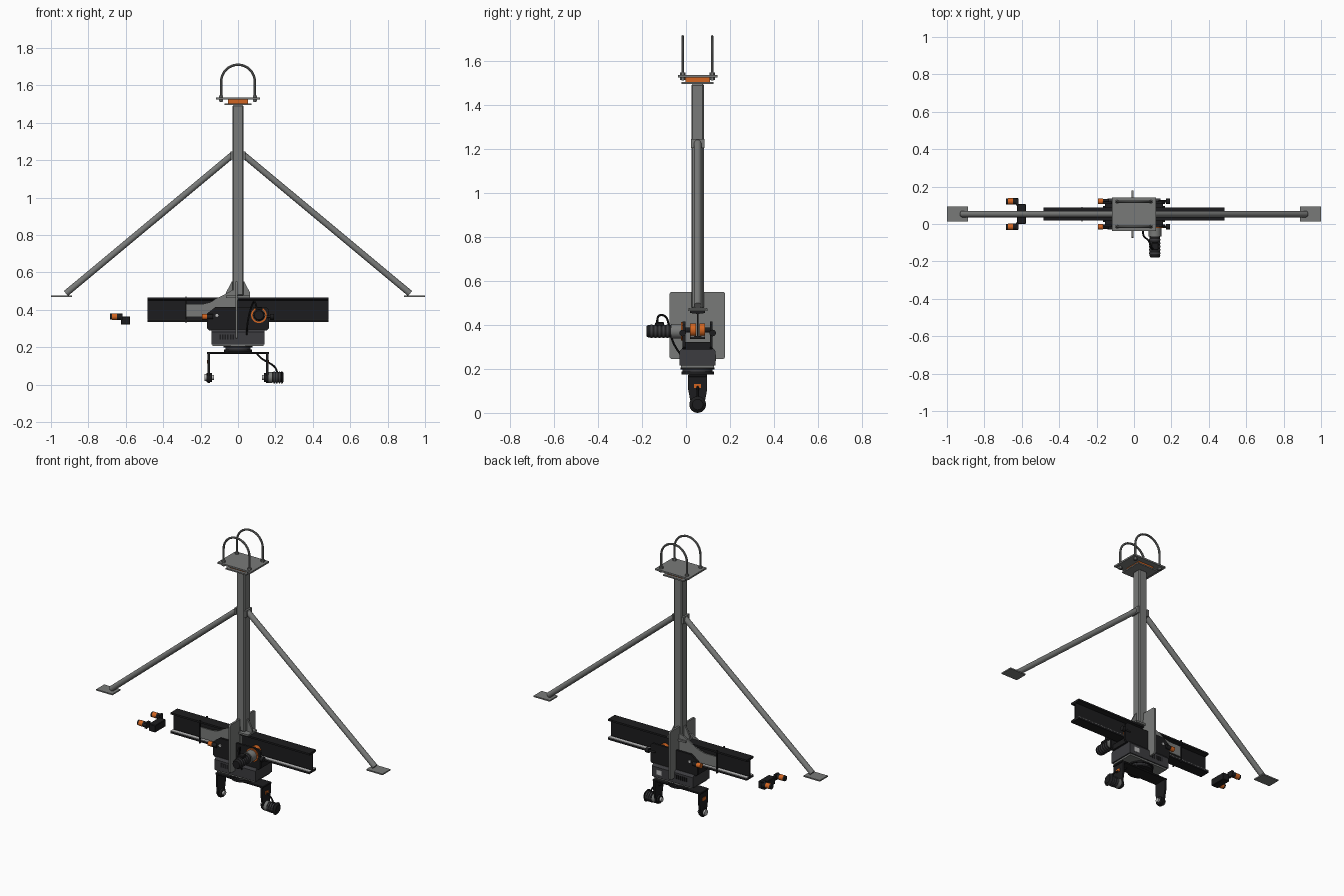
import bpy, bmesh, math
from mathutils import Vector

if "Cube" in bpy.data.objects:
    bpy.data.objects.remove(bpy.data.objects["Cube"])

def material(name, rgb):
    m = bpy.data.materials.new(name)
    m.diffuse_color = (*rgb, 1)
    m.use_nodes = True
    m.node_tree.nodes["Principled BSDF"].inputs["Base Color"].default_value = m.diffuse_color
    return m

STEEL = material("grey_steel", (0.19, 0.195, 0.19))
BLACK = material("black_paint", (0.012, 0.012, 0.013))
DARK = material("dark_grey_housing", (0.045, 0.045, 0.05))
ORANGE = material("orange", (0.65, 0.13, 0.015))
LIGHT = material("bright_metal", (0.5, 0.5, 0.5))
C = 0.053  # y of the mast and beam centre plane

def finish(name, bm, mat):
    bmesh.ops.recalc_face_normals(bm, faces=bm.faces)
    me = bpy.data.meshes.new(name)
    bm.to_mesh(me)
    bm.free()
    me.materials.append(mat)
    ob = bpy.data.objects.new(name, me)
    bpy.context.collection.objects.link(ob)
    return ob

def box(name, x, y, z, mat, bevel=0):
    bm = bmesh.new()
    bmesh.ops.create_cube(bm, size=1)
    for v in bm.verts:
        v.co = [r[0] + (c + 0.5) * (r[1] - r[0]) for c, r in zip(v.co, (x, y, z))]
    if bevel:
        bmesh.ops.bevel(bm, geom=bm.edges[:], offset=bevel, segments=1, affect='EDGES')
    return finish(name, bm, mat)

def prism(name, pts, axis, a, b, mat):
    """Extrude a 2D outline along x (points are y,z) or y (points are x,z)."""
    bm = bmesh.new()
    put = (lambda u, v, w: (w, u, v)) if axis == 'x' else (lambda u, v, w: (u, w, v))
    f = bm.faces.new([bm.verts.new(put(u, v, a)) for u, v in pts])
    ex = bmesh.ops.extrude_face_region(bm, geom=[f])
    d = Vector(put(0, 0, b - a))
    bmesh.ops.translate(bm, vec=d, verts=[g for g in ex['geom'] if isinstance(g, bmesh.types.BMVert)])
    return finish(name, bm, mat)

def cyl(name, p, q, r, mat, n=24, r2=None):
    p, q = Vector(p), Vector(q)
    bm = bmesh.new()
    bmesh.ops.create_cone(bm, cap_ends=True, segments=n, radius1=r,
                          radius2=r if r2 is None else r2, depth=(q - p).length)
    rot = (q - p).to_track_quat('Z', 'Y')
    for v in bm.verts:
        v.co = rot @ v.co + (p + q) / 2
    return finish(name, bm, mat)

def tube(name, pts, r, mat, smooth=False):
    cu = bpy.data.curves.new(name, 'CURVE')
    cu.dimensions, cu.bevel_depth, cu.bevel_resolution = '3D', r, 2
    cu.use_fill_caps = True
    sp = cu.splines.new('NURBS' if smooth else 'POLY')
    sp.points.add(len(pts) - 1)
    for p, co in zip(sp.points, pts):
        p.co = (*co, 1)
    if smooth:
        sp.use_endpoint_u, sp.order_u, sp.resolution_u = True, 3, 6
    cu.materials.append(mat)
    ob = bpy.data.objects.new(name, cu)
    bpy.context.collection.objects.link(ob)
    return ob

def rounded(u0, u1, v0, v1, r, n=4):
    pts = []
    for i, (u, v) in enumerate([(u1 - r, v1 - r), (u0 + r, v1 - r), (u0 + r, v0 + r), (u1 - r, v0 + r)]):
        for k in range(n + 1):
            t = math.pi / 2 * (i + k / n)
            pts.append((u + r * math.cos(t), v + r * math.sin(t)))
    return pts

# Mast head: two plates with an orange pad, and two U-bolts
box("head_plate", (-0.117, 0.117), (C - 0.09, C + 0.09), (1.525, 1.535), STEEL)
box("head_pad", (-0.053, 0.053), (C - 0.055, C + 0.055), (1.503, 1.525), ORANGE)
box("mast_cap_plate", (-0.073, 0.073), (C - 0.073, C + 0.073), (1.495, 1.503), STEEL)
for i, y in enumerate((C - 0.068, C + 0.066)):
    arc = [(0.09 * math.cos(math.pi * k / 16), y, 1.62 + 0.09 * math.sin(math.pi * k / 16)) for k in range(17)]
    tube(f"u_bolt_{i}", [(0.09, y, 1.51)] + arc + [(-0.09, y, 1.51)], 0.0065, STEEL)
    for s in (-1, 1):
        cyl(f"u_bolt_nut_{i}_{s}", (s * 0.09, y, 1.513), (s * 0.09, y, 1.546), 0.012, STEEL, 6)

# Mast, base and gussets
box("mast", (-0.029, 0.029), (C - 0.029, C + 0.029), (0.475, 1.495), STEEL, 0.006)
box("mast_base", (-0.065, 0.065), (C - 0.045, C + 0.045), (0.464, 0.475), STEEL)
prism("yoke_plate", rounded(-0.075, 0.178, 0.245, 0.55, 0.012), 'x', -0.014, -0.002, STEEL)
for s in (-1, 1):
    prism(f"base_gusset_{s}", [(s * 0.028, 0.475), (s * 0.065, 0.475), (s * 0.065, 0.49), (s * 0.034, 0.55), (s * 0.028, 0.55)],
          'y', C - 0.006, C + 0.006, STEEL)
    # Diagonal braces with brackets and feet
    cyl(f"brace_{s}", (s * 0.03, C, 1.228), (s * 0.92, C, 0.487), 0.017, STEEL)
    box(f"brace_bracket_{s}", sorted((s * 0.028, s * 0.04)), (C - 0.031, C + 0.031), (1.203, 1.245), STEEL)
    box(f"brace_foot_{s}", sorted((s * 0.887, s * 1.0)), (C - 0.04, C + 0.04), (0.469, 0.477), STEEL)

# Runway I-beam with bright running strips
h, w, t = 0.034, 0.004, 0.011
half = [(h, 0.335), (h, 0.335 + t), (w, 0.335 + t + 0.004), (w, 0.461 - t), (h, 0.465 - t), (h, 0.465)]
prism("runway_beam", [(C + u, v) for u, v in half] + [(C - u, v) for u, v in reversed(half)], 'x', -0.485, 0.485, BLACK)
for s in (-1, 1):
    box(f"running_strip_{s}", (-0.484, 0.484), sorted((C + s * 0.012, C + s * 0.033)), (0.347, 0.351), LIGHT)
    # Splice plate and clamp on the left half of the web
    ya, yb = sorted((C + s * 0.026, C + s * 0.035))
    prism(f"splice_plate_{s}", [(-0.275, 0.362), (0, 0.362), (0, 0.505), (-0.03, 0.505), (-0.15, 0.44), (-0.19, 0.43), (-0.275, 0.43)],
          'y', ya, yb, STEEL)
    box(f"beam_clamp_{s}", (-0.282, -0.275), sorted((C + s * 0.03, C + s * 0.039)), (0.328, 0.471), BLACK)

# Trolley: chamfered cheeks, wheels, buffers, lower body
cheek = [(-0.165, 0.3), (-0.155, 0.29), (0.155, 0.29), (0.165, 0.3), (0.165, 0.4), (0.15, 0.415), (-0.12, 0.415), (-0.165, 0.38)]
for s in (-1, 1):
    prism(f"trolley_cheek_{s}", cheek, 'y', *sorted((C + s * 0.055, C + s * 0.068)), BLACK)
    for x in (-0.1, 0.1):
        cyl(f"trolley_wheel_{s}_{x}", (x, C + s * 0.008, 0.377), (x, C + s * 0.034, 0.377), 0.03, ORANGE)
        cyl(f"wheel_axle_{s}_{x}", (x, C + s * 0.03, 0.377), (x, C + s * 0.06, 0.377), 0.012, BLACK)
    y = C + s * 0.068
    cyl(f"left_buffer_{s}", (-0.192, y, 0.363), (-0.165, y, 0.363), 0.015, ORANGE)
    cyl(f"left_buffer_mount_{s}", (-0.165, y, 0.363), (-0.135, y, 0.363), 0.013, BLACK)
    cyl(f"right_buffer_stem_{s}", (0.13, y, 0.363), (0.175, y, 0.363), 0.006, BLACK)
    cyl(f"right_buffer_{s}", (0.172, y, 0.363), (0.192, y, 0.363), 0.015, BLACK)
    cyl(f"cheek_bolt_{s}", (-0.113, C + s * 0.066, 0.37), (-0.113, C + s * 0.073, 0.37), 0.008, LIGHT, 12)
box("trolley_bridge", (-0.155, 0.155), (C - 0.066, C + 0.066), (0.288, 0.322), BLACK)
prism("lower_housing", [(C - 0.082, 0.215), (C + 0.082, 0.215), (C + 0.082, 0.28), (C + 0.07, 0.294), (C - 0.07, 0.294), (C - 0.082, 0.28)],
      'x', -0.143, 0.143, DARK)
box("housing_floor", (-0.135, 0.135), (C - 0.075, C + 0.075), (0.205, 0.215), STEEL)
for k in range(6):
    x = -0.1 + k * 0.014
    for s in (-1, 1):
        box(f"vent_{k}_{s}", (x, x + 0.008), sorted((C + s * 0.08, C + s * 0.0835)), (0.242, 0.268), BLACK)
box("rating_plate", (0.075, 0.11), (C + 0.08, C + 0.084), (0.235, 0.265), LIGHT)

# Turntable
cyl("turntable_upper", (0, C, 0.197), (0, C, 0.206), 0.077, BLACK, 40)
cyl("turntable_ring", (0, C, 0.188), (0, C, 0.197), 0.068, DARK, 40)
cyl("turntable_lower", (0, C, 0.174), (0, C, 0.188), 0.074, BLACK, 40)

# Fork: crossbar and two tapering arms
box("fork_crossbar", (-0.167, 0.167), (C - 0.043, C + 0.043), (0.163, 0.174), BLACK, 0.002)
arc = [(C + 0.03 * math.cos(a), 0.038 + 0.03 * math.sin(a)) for a in (-math.pi * k / 12 for k in range(13))]
arm = [(C - 0.043, 0.17), (C - 0.043, 0.105)] + arc[::-1] + [(C + 0.043, 0.105), (C + 0.043, 0.17)]
for s in (-1, 1):
    prism(f"fork_arm_{s}", arm, 'x', *sorted((s * 0.151, s * 0.162)), BLACK)
    cyl(f"fork_peg_{s}", (s * 0.128, C, 0.038), (s * 0.152, C, 0.038), 0.013, LIGHT)
    cyl(f"fork_hub_{s}", (s * 0.14, C, 0.038), (s * 0.168, C, 0.038), 0.025, BLACK)
    box(f"arm_tag_{s}", sorted((s * 0.162, s * 0.165)), (C - 0.016, C + 0.016), (0.113, 0.132), ORANGE)
cyl("left_hub_cap", (-0.178, C, 0.038), (-0.168, C, 0.038), 0.018, LIGHT)

# Fork motor on the right arm
cyl("fork_motor_gearbox", (0.162, C, 0.038), (0.182, C, 0.038), 0.03, STEEL)
cyl("fork_motor_body", (0.182, C, 0.038), (0.232, C, 0.038), 0.028, BLACK)
for k in range(3):
    cyl(f"fork_motor_fin_{k}", (0.19 + k * 0.014, C, 0.038), (0.197 + k * 0.014, C, 0.038), 0.032, DARK)
cyl("fork_motor_cap", (0.232, C, 0.038), (0.243, C, 0.038), 0.038, BLACK, 24, 0.024)
tube("fork_cable", [(0.1, C, 0.168), (0.12, C, 0.14), (0.17, C, 0.115), (0.205, C, 0.09), (0.21, C, 0.06)], 0.005, BLACK, True)

# Travel motor pointing forward
mx, mz = 0.112, 0.371
cyl("motor_flange", (mx, -0.022, mz), (mx, -0.013, mz), 0.042, ORANGE, 32)
cyl("motor_gearbox", (mx, -0.068, mz), (mx, -0.022, mz), 0.034, STEEL, 32)
cyl("motor_body", (mx, -0.168, mz), (mx, -0.068, mz), 0.028, BLACK)
for k in range(5):
    y = -0.08 - k * 0.018
    cyl(f"motor_fin_{k}", (mx, y - 0.009, mz), (mx, y, mz), 0.031, DARK)
cyl("motor_cap", (mx, -0.168, mz), (mx, -0.179, mz), 0.03, BLACK, 24, 0.024)
box("motor_terminal_box", (mx - 0.018, mx + 0.018), (-0.14, -0.1), (0.395, 0.412), BLACK, 0.003)
tube("motor_cable", [(mx - 0.01, -0.13, 0.4), (mx - 0.02, -0.135, 0.445), (mx - 0.03, -0.09, 0.445), (mx - 0.05, -0.075, 0.39),
                     (mx - 0.065, -0.06, 0.31), (mx - 0.065, -0.02, 0.26)], 0.005, BLACK, True)

# Separate end stop to the left of the beam
box("stop_block", (-0.625, -0.578), (C - 0.053, C + 0.053), (0.32, 0.365), BLACK, 0.003)
for s in (-1, 1):
    y = C + s * 0.068
    cyl(f"stop_cap_{s}", (-0.685, y, 0.363), (-0.675, y, 0.363), 0.016, BLACK)
    cyl(f"stop_buffer_{s}", (-0.675, y, 0.363), (-0.648, y, 0.363), 0.017, ORANGE)
    cyl(f"stop_mount_{s}", (-0.648, y, 0.363), (-0.62, y, 0.363), 0.017, BLACK)
    box(f"stop_arm_{s}", (-0.632, -0.618), sorted((C + s * 0.045, C + s * 0.082)), (0.345, 0.38), BLACK)

# Convert the rods and cables to meshes, smooth rounded surfaces
bpy.ops.object.select_all(action='SELECT')
bpy.context.view_layer.objects.active = bpy.data.objects["mast"]
bpy.ops.object.convert(target='MESH')
bpy.ops.object.shade_smooth_by_angle(angle=math.radians(35))
